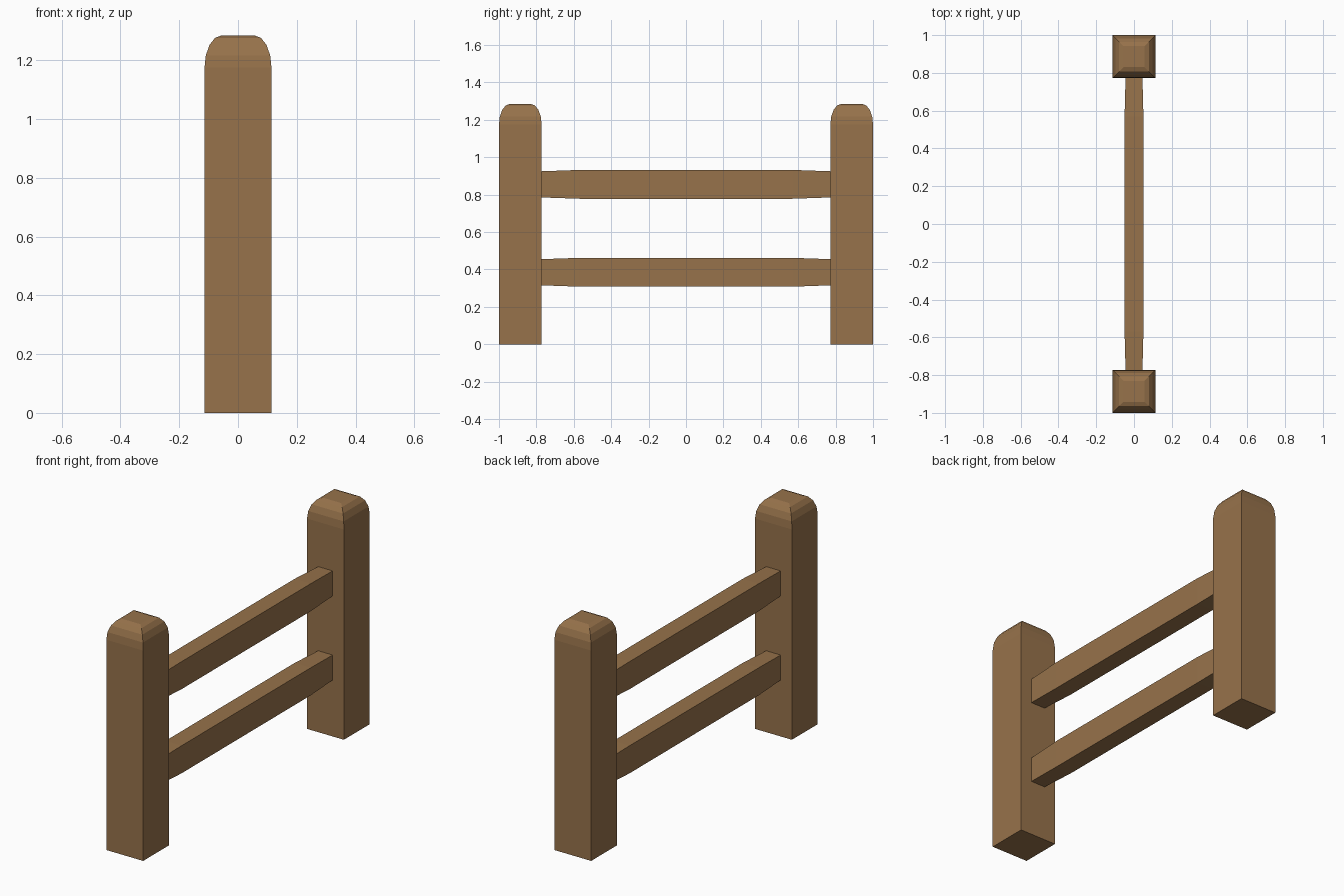
import bpy
import bmesh
from math import sin, cos, pi

cube = bpy.data.objects.get("Cube")
if cube:
    bpy.data.objects.remove(cube, do_unlink=True)

wood = bpy.data.materials.new("brown_wood")
wood.use_nodes = True
colour = (0.31, 0.17, 0.07, 1)
wood.diffuse_color = colour
wood.node_tree.nodes["Principled BSDF"].inputs["Base Color"].default_value = colour


def loft(name, rings):
    """Skin a stack of four-cornered rings and close both ends."""
    bm = bmesh.new()
    loops = [[bm.verts.new(p) for p in ring] for ring in rings]
    for a, b in zip(loops, loops[1:]):
        for i in range(4):
            j = (i + 1) % 4
            bm.faces.new((a[i], a[j], b[j], b[i]))
    bm.faces.new(loops[0])
    bm.faces.new(loops[-1])
    bmesh.ops.recalc_face_normals(bm, faces=bm.faces)
    mesh = bpy.data.meshes.new(name)
    bm.to_mesh(mesh)
    bm.free()
    mesh.materials.append(wood)
    obj = bpy.data.objects.new(name, mesh)
    bpy.context.collection.objects.link(obj)
    return obj


CORNERS = [(-1, -1), (1, -1), (1, 1), (-1, 1)]


def post(name, y):
    # Square shaft with an elliptically rounded top
    half, curve, rise, height, steps = 0.114, 0.058, 0.11, 1.285, 4
    profile = [(half, 0)]
    for i in range(steps + 1):
        a = i / steps * pi / 2
        profile.append((half - curve * (1 - cos(a)), height - rise * (1 - sin(a))))
    loft(name, [[(sx * w, y + sy * w, z) for sx, sy in CORNERS] for w, z in profile])


def rail(name, z):
    # Beam that narrows slightly toward both ends
    sections = [(0.8, 0.044, 0.069), (0.57, 0.05, 0.077)]
    stations = [(-y, w, h) for y, w, h in sections]
    stations += [(y, w, h) for y, w, h in reversed(sections)]
    loft(name, [[(sx * w, y, z + sz * h) for sx, sz in CORNERS] for y, w, h in stations])


# Posts at both ends
post("front_post", -0.886)
post("back_post", 0.886)

# Crossing rails
rail("lower_rail", 0.385)
rail("upper_rail", 0.855)
